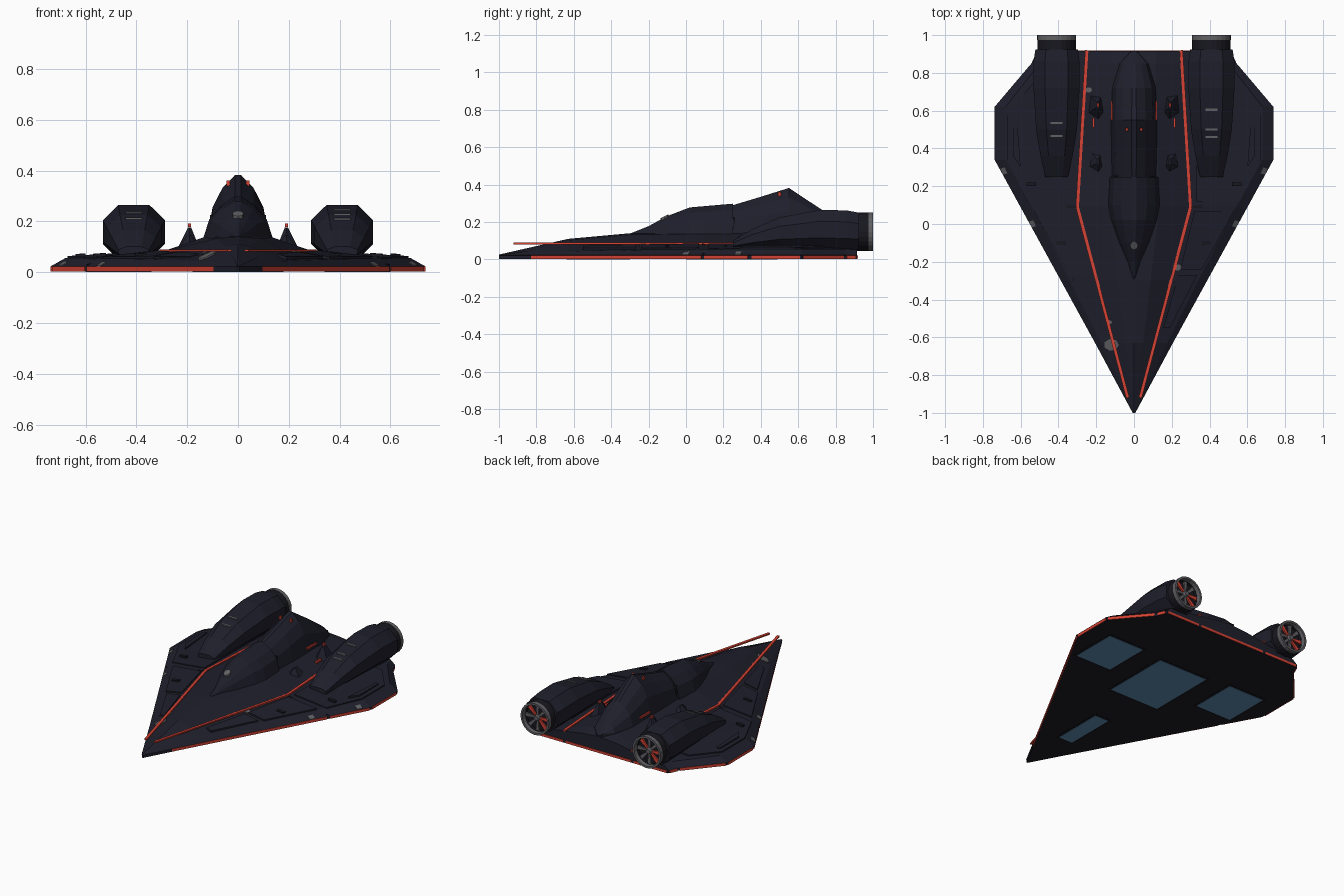
import bpy, bmesh, math
from mathutils import Vector

if "Cube" in bpy.data.objects:
    bpy.data.objects.remove(bpy.data.objects["Cube"])


def material(name, rgb):
    m = bpy.data.materials.new(name)
    m.diffuse_color = (*rgb, 1)
    m.use_nodes = True
    m.node_tree.nodes["Principled BSDF"].inputs["Base Color"].default_value = m.diffuse_color
    return m


HULL = material("midnight hull", (0.0135, 0.0135, 0.025))
UNDER = material("black underside", (0.012, 0.011, 0.016))
TRIM = material("dark trim", (0.009, 0.009, 0.014))
RED = material("signal red", (0.68, 0.055, 0.033))
BLUE = material("steel blue", (0.11, 0.26, 0.45))
GREY = material("bare metal", (0.12, 0.12, 0.13))


def make(name, verts, faces, *mats):
    me = bpy.data.meshes.new(name)
    me.from_pydata(verts, [], faces)
    bm = bmesh.new()
    bm.from_mesh(me)
    bmesh.ops.recalc_face_normals(bm, faces=bm.faces)
    bm.to_mesh(me)
    bm.free()
    ob = bpy.data.objects.new(name, me)
    bpy.context.collection.objects.link(ob)
    for m in mats:
        me.materials.append(m)
    return ob


def loft(name, rings, *mats):
    n = len(rings[0])
    verts = [p for r in rings for p in r]
    faces = [(k * n + i, k * n + (i + 1) % n, (k + 1) * n + (i + 1) % n, (k + 1) * n + i)
             for k in range(len(rings) - 1) for i in range(n)]
    faces += [tuple(range(n)), tuple(range((len(rings) - 1) * n, len(rings) * n))]
    return make(name, verts, faces, *mats)


def prism(name, low, high, mat):
    return loft(name, [low, high], mat)


def box(name, c, s, mat):
    x, y, z = (v / 2 for v in s)
    ring = [(-x, -y), (x, -y), (x, y), (-x, y)]
    return prism(name, [(c[0] + a, c[1] + b, c[2] - z) for a, b in ring],
                 [(c[0] + a, c[1] + b, c[2] + z) for a, b in ring], mat)


def beam(name, a, b, w, h, mat):
    # rectangular bar between two points
    a, b = Vector(a), Vector(b)
    side = (b - a).cross(Vector((0, 0, 1))).normalized() * w / 2
    up = Vector((0, 0, h / 2))
    return prism(name, [a - side - up, a + side - up, a + side + up, a - side + up],
                 [b - side - up, b + side - up, b + side + up, b - side + up], mat)


def mirrored(half, y):
    return [(x, y, z) for x, z in half] + [(-x, y, z) for x, z in reversed(half) if x > 0]


# hull stations: y, edge x, bevel x, bevel z, rail x, rail z, ridge z
ST = [(-1, .004, .003, .024, .002, .025, .026),
      (-.63, .203, .175, .043, .1075, .072, .11),
      (-.3, .384, .34, .05, .196, .078, .14),
      (.09, .598, .54, .055, .30, .08, .145),
      (.34, .735, .68, .055, .285, .08, .145),
      (.62, .735, .68, .055, .268, .08, .145),
      (.85, .54, .50, .055, .254, .08, .13),
      (.915, .51, .48, .05, .25, .08, .11)]


def half_hull(s):
    # the edge has a thin lip at the top that shelters the red strip
    y, xe, xb, zb, xr, zr, zc = s
    return [(xe * .995, .003), (xe * .995, .0215), (xe + .003, .0225), (xb, zb),
            (xr, zr), (xr * .45, zc - .008), (0, zc)]


def deck_z(x, y):
    x = abs(x)
    for a, b in zip(ST, ST[1:]):
        if y <= b[0]:
            break
    t = (y - a[0]) / (b[0] - a[0])
    pts = half_hull([p + (q - p) * t for p, q in zip(a, b)])[2:]
    for (x1, z1), (x0, z0) in zip(pts, pts[1:]):
        if x >= x0:
            return z0 + (z1 - z0) * min(1, (x - x0) / max(x1 - x0, 1e-6))


hull = loft("hull", [mirrored(half_hull(s), s[0]) for s in ST], HULL, UNDER)
for p in hull.data.polygons:
    p.material_index = 1 if p.normal.z < -.9 else 0


def deck_plate(name, pts, mat, t=.008):
    prism(name, [(x, y, deck_z(x, y) - .01) for x, y in pts],
          [(x, y, deck_z(x, y) + t) for x, y in pts], mat)


# canopy and spine share one pointed cross-section
def spine(name, stations):
    loft(name, [mirrored([(w, .10), (w, .13), (w * .82, .13 + (z - .13) * .5),
                          (w * .5, .13 + (z - .13) * .8), (w * .1, z)], y)
                for y, w, z in stations], HULL)


spine("canopy", [(-.29, .008, .142), (-.2, .035, .178), (-.1, .08, .232), (.02, .122, .278),
                 (.1, .138, .285), (.25, .13, .298)])
spine("spine_body", [(.25, .118, .29), (.4, .122, .335), (.55, .122, .382), (.72, .115, .27),
                     (.85, .075, .18), (.91, .02, .115)])
box("canopy_seam", (0, .255, .18), (.22, .008, .09), TRIM)
nose = [(.022 * math.cos(k * math.tau / 8), -.115 + .022 * math.sin(k * math.tau / 8)) for k in range(8)]
prism("nose_sensor", [(x, y, .21 + (y + .115) * .5) for x, y in nose],
      [(x, y, .231 + (y + .115) * .5) for x, y in nose], GREY)

# belly panels in thin dark frames, nearly flush
for name, x0, x1, y0, y1 in [("belly_panel_centre", -.18, .18, 0, .46),
                             ("belly_panel_nose", -.05, .05, -.64, -.3),
                             ("belly_panel_right", .34, .6, .18, .49),
                             ("belly_panel_left", -.6, -.34, .18, .49)]:
    c = ((x0 + x1) / 2, (y0 + y1) / 2)
    box(name, (*c, .004), (x1 - x0, y1 - y0, .008), BLUE)
    box(name + "_frame", (*c, .005), (x1 - x0 + .03, y1 - y0 + .03, .006), TRIM)

# red strip round the back edge
for i, (a, b) in enumerate([(-.5, -.26), (-.24, .24), (.26, .5)]):
    beam(f"edge_strip_back_{i}", (a, .916, .0125), (b, .916, .0125), .006, .016, RED)

OUTLINE = [(.09, -.836), (.598, .09), (.735, .34), (.735, .62), (.54, .85), (.51, .915)]

for side, s in (("right", 1), ("left", -1)):
    # red edge strips with gaps at the corners
    for i, (a, b) in enumerate(zip(OUTLINE, OUTLINE[1:])):
        a, b = Vector((s * a[0], a[1], .0125)), Vector((s * b[0], b[1], .0125))
        d = (b - a).normalized() * .01
        beam(f"edge_strip_{side}_{i}", a + d, b - d, .005, .018, RED)

    # red guide rails over the deck
    pts = [(.033, -.92, .085), (.30, .09, .085), (.25, .92, .085)]
    for i, (a, b) in enumerate(zip(pts, pts[1:])):
        beam(f"rail_{side}_{i}", (s * a[0], *a[1:]), (s * b[0], *b[1:]), .017, .009, RED)

    # raised wing panels
    def plate(name, pts, mat=HULL, t=.008):
        deck_plate(f"{name}_{side}", [(s * x, y) for x, y in pts], mat, t)

    plate("wing_panel_rear", [(.33, .12), (.565, .12), (.67, .34), (.67, .58), (.54, .74), (.32, .74)])
    plate("wing_panel_front", [(.32, .07), (.53, .07), (.36, -.24), (.245, -.24)])
    plate("wing_panel_tip", [(.235, -.27), (.335, -.27), (.19, -.55), (.155, -.55)])
    plate("wing_seam", [(.31, .086), (.59, .086), (.597, .098), (.31, .098)], TRIM, .004)
    plate("wing_hatch_a", [(.52, .2), (.57, .2), (.57, .22), (.52, .22)], TRIM, .014)
    plate("wing_hatch_b", [(.36, -.11), (.41, -.11), (.41, -.09), (.36, -.09)], TRIM, .014)
    plate("wing_hatch_c", [(.6, .3), (.64, .36), (.64, .56), (.62, .56)], HULL, .014)

    # octagonal engine nacelle: y, half width, bottom, top
    cx = s * .41
    rings = []
    for y, w, z0, z1 in [(.25, .06, .06, .10), (.36, .085, .06, .165), (.5, .108, .06, .225),
                         (.72, .122, .055, .265), (.86, .122, .05, .262), (.925, .112, .05, .25)]:
        c, h = (z0 + z1) / 2, (z1 - z0) / 2
        oct_ = [(1, .42), (.5, 1), (-.5, 1), (-1, .42), (-1, -.42), (-.5, -1), (.5, -1), (1, -.42)]
        rings.append([(cx + a * w, y, c + b * h) for a, b in oct_])
    loft(f"nacelle_{side}", rings, HULL)
    for i, y in enumerate((.46, .50, .605) if s > 0 else (.465, .535)):
        z = .165 + (y - .36) * .43 if y < .5 else .225 + (y - .5) * .182
        box(f"nacelle_vent_{side}_{i}", (cx, y, z), (.064, .012, .01), GREY)

    # exhaust tube, open at the back
    def ring(r, y, n=24):
        return [(cx + r * math.cos(k * math.tau / n), y, .148 + r * math.sin(k * math.tau / n))
                for k in range(n)]

    def tube(name, prof, mat, n=24):
        vs = [p for r, y in prof for p in ring(r, y)]
        fs = [(k * n + i, k * n + (i + 1) % n, (k + 1) * n + (i + 1) % n, (k + 1) * n + i)
              for k in range(len(prof) - 1) for i in range(n)]
        make(f"{name}_{side}", vs, fs, mat)

    loft(f"exhaust_{side}", [ring(.102, .91), ring(.102, .958)], TRIM)
    tube("exhaust_sleeve", [(.086, .955), (.102, .955), (.102, .975), (.086, .975), (.086, .955)], TRIM)
    tube("exhaust_rim", [(.088, .975), (.104, .975), (.104, 1.0), (.091, 1.0), (.088, .975)], GREY)
    loft(f"exhaust_hub_{side}", [ring(.024, .955), ring(.015, .985)], GREY)
    for k in range(8):
        a = k * math.tau / 8
        d, t = Vector((math.cos(a), 0, math.sin(a))), Vector((-math.sin(a), 0, math.cos(a)))
        o = Vector((cx, .962, .148))
        quad = [o + d * .02 - t * .006, o + d * .086 - t * .013,
                o + d * .086 + t * .013, o + d * .02 + t * .006]
        prism(f"fan_blade_{side}_{k}", quad, [p + Vector((0, .01, 0)) for p in quad],
              RED if k in (1, 4, 5) else GREY)

    # small deck fins with red tips
    for i, (y0, y1, top) in enumerate(((.54, .68, .175), (.25, .38, .145))):
        base = [(s * .15, y0 + .04), (s * .19, y0), (s * .24, y0 + .05), (s * .23, y1), (s * .17, y1)]
        loft(f"deck_fin_{side}_{i}", [[(x, y, .09) for x, y in base],
             [(s * .19 + (x - s * .19) * .15, y1 - .05 + (y - y1 + .05) * .3, top) for x, y in base]], HULL)
    box(f"fin_light_{side}", (s * .19, .63, .184), (.012, .02, .014), RED)
    box(f"deck_light_{side}", (s * .215, .535, .115), (.012, .05, .012), RED)

    # small red markers on the spine
    box(f"spine_light_{side}", (s * .038, .5, .350), (.014, .014, .02), RED)
    box(f"spine_bar_{side}", (s * .119, .6, .165), (.008, .1, .014), RED)

    # bare patches on the wing edge
    for i, (x, y) in enumerate([(.549, 0), (.70, .28)]):
        deck_plate(f"edge_patch_{side}_{i}", [(s * (x + a), y + b) for a, b in
                   ((-.03, -.012), (-.008, -.018), (.008, .012), (-.015, .02))], GREY, .004)

# worn bare-metal patches
for i, (x, y, r) in enumerate([(-.12, -.64, .04), (.23, -.23, .022), (-.24, .71, .018), (-.13, -.52, .014)]):
    deck_plate(f"worn_patch_{i}", [(x + r * math.cos(k * math.tau / 7), y + r * .8 * math.sin(k * math.tau / 7))
                                   for k in range(7)], GREY, .006)
